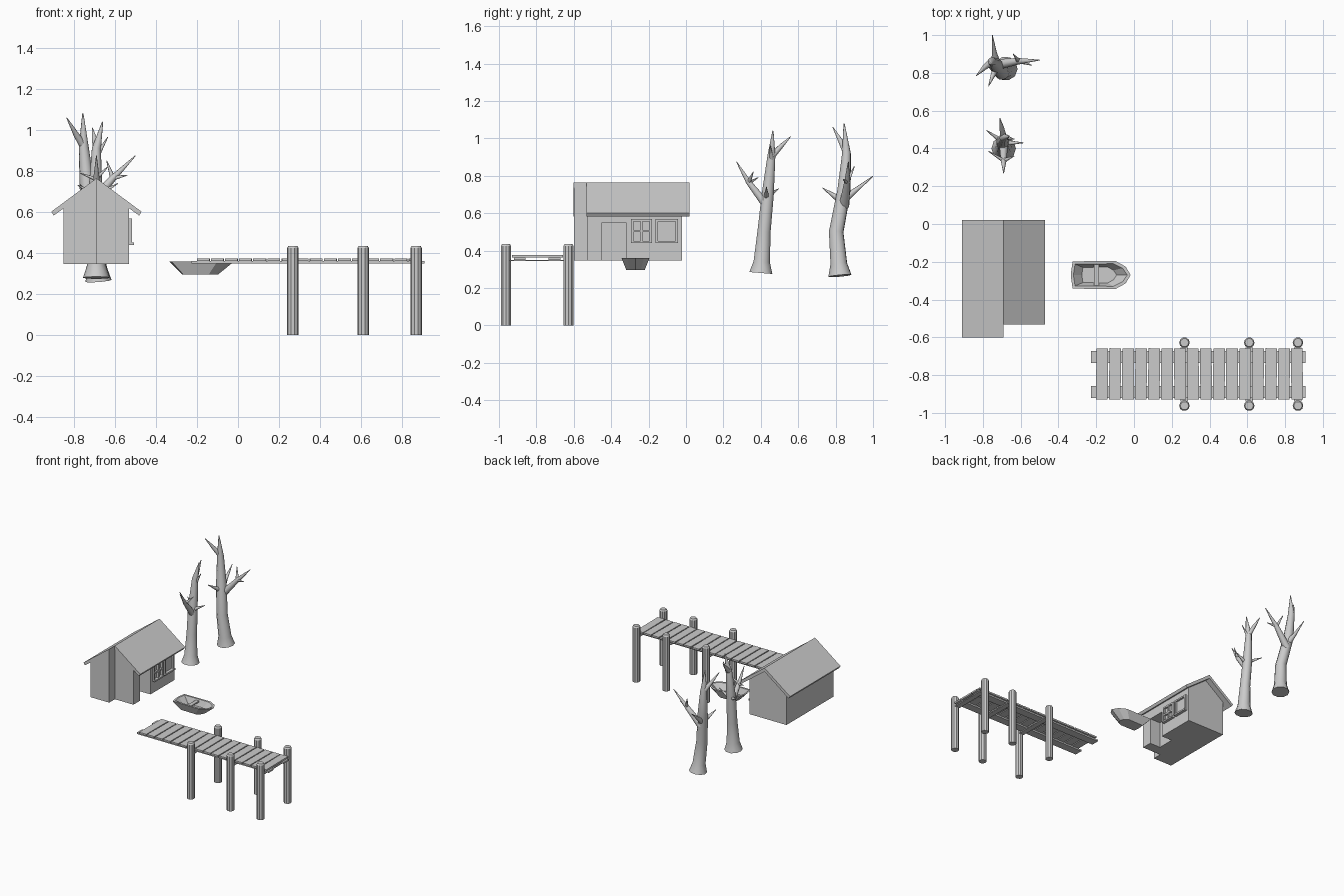
import bpy, bmesh, math, random
from mathutils import Vector

if "Cube" in bpy.data.objects:
    bpy.data.objects.remove(bpy.data.objects["Cube"])

random.seed(4)


def finish(name, bm):
    bmesh.ops.recalc_face_normals(bm, faces=bm.faces)
    me = bpy.data.meshes.new(name)
    bm.to_mesh(me)
    bm.free()
    ob = bpy.data.objects.new(name, me)
    bpy.context.collection.objects.link(ob)
    return ob


def add_box(bm, lo, hi, turn=0):
    lo, hi = Vector(lo), Vector(hi)
    vs = bmesh.ops.create_cube(bm, size=1)["verts"]
    for v in vs:
        p = Vector([c * s for c, s in zip(v.co, hi - lo)])
        c, s = math.cos(turn), math.sin(turn)
        v.co = Vector((p.x * c - p.y * s, p.x * s + p.y * c, p.z)) + (lo + hi) / 2


def boxes(name, items):
    bm = bmesh.new()
    for it in items:
        add_box(bm, *it)
    return finish(name, bm)


def prism(name, profile, y0, y1):
    """Extrude an x-z profile along y."""
    bm = bmesh.new()
    f = bm.faces.new([bm.verts.new((x, y0, z)) for x, z in profile])
    r = bmesh.ops.extrude_face_region(bm, geom=[f])
    for v in r["geom"]:
        if isinstance(v, bmesh.types.BMVert):
            v.co.y = y1
    return finish(name, bm)


# House: the left half stands further forward than the right half
CX, FLOOR = -0.69, 0.348
for side, sx, front in (("left", -1, -0.60), ("right", 1, -0.53)):
    wall = prism(side + "_house_half", [(CX, FLOOR), (CX + sx * .16, FLOOR),
                 (CX + sx * .16, .622), (CX, .742)], front, -0.022)
    prism(side + "_roof", [(CX, .765), (CX + sx * .22, .602), (CX + sx * .208, .583),
          (CX, .737)], front - .002, 0.02)

# Door niche cut into the right wall
cutter = boxes("door_cutter", [((-.62, -.45, .30), (-.50, -.32, .55))])
cutter.hide_render = True
cutter.hide_viewport = True
mod = wall.modifiers.new("door", "BOOLEAN")
mod.object = cutter
mod.solver = "EXACT"

# Windows on the right wall
def window(name, y0, y1, cross):
    z0, z1, t, xa, xb = .44, .568, .012, -.535, -.516
    parts = [((xa, y0, z0), (xb, y0 + t, z1)), ((xa, y1 - t, z0), (xb, y1, z1)),
             ((xa, y0, z0), (-.508, y1, z0 + t)), ((xa, y0, z1 - t), (xb, y1, z1))]
    if cross:
        ym, zm = (y0 + y1) / 2, (z0 + z1) / 2
        parts += [((xa, ym - .006, z0), (xb, ym + .006, z1)),
                  ((xa, y0, zm - .006), (xb, y1, zm + .006))]
    boxes(name, parts)


window("cross_window", -.294, -.182, True)
window("plain_window", -.162, -.043, False)

# Dock: planks, stringers, cross beams, posts
planks = []
for i in range(16):
    x = -.2 + i * .0688
    planks.append(((x, -.93, .362), (x + .0615, -.658, .375), random.uniform(-.012, .012)))
boxes("dock_planks", planks)
boxes("dock_stringers", [((-.227, y, .35), (.908, y + .063, .362)) for y in (-.92, -.735)])
post_x = (.267, .61, .868)
boxes("dock_cross_beams", [((x - .02, -.94, .343), (x + .02, -.655, .35)) for x in post_x])
for x in post_x:
    for y, row in ((-.962, "front"), (-.628, "back")):
        bm = bmesh.new()
        rings = []
        for z, r in ((0, .028), (.425, .028), (.435, .022)):
            rings.append([bm.verts.new((x + r * math.cos(k * math.tau / 10),
                          y + r * math.sin(k * math.tau / 10), z)) for k in range(10)])
        for a, b in zip(rings, rings[1:]):
            for k in range(10):
                bm.faces.new((a[k], a[k - 1], b[k - 1], b[k]))
        bm.faces.new(rings[0])
        bm.faces.new(rings[-1])
        finish("dock_post_" + row, bm)

# Boat: outer hull lofted to an inset inner shell
outline = [(-.325, -.072), (-.10, -.075), (-.045, -.045), (-.018, 0), (-.045, .045),
           (-.10, .075), (-.325, .072), (-.335, 0)]
bm = bmesh.new()
rings = []
for sx, sy, z in ((.56, .66, .297), (1, 1, .36), (.90, .80, .36), (.58, .56, .312)):
    rings.append([bm.verts.new((-.195 + (x + .195) * sx, -.27 + y * sy, z)) for x, y in outline])
for a, b in zip(rings, rings[1:]):
    for k in range(8):
        bm.faces.new((a[k], a[k - 1], b[k - 1], b[k]))
bm.faces.new(rings[0])
bm.faces.new(rings[-1])
finish("boat_hull", bm)
boxes("boat_seat", [((-.212, -.33, .34), (-.184, -.21, .35))])


# Bare trees: each limb is a tapering path of (x, y, z, radius)
def tree(name, limbs):
    cu = bpy.data.curves.new(name, "CURVE")
    cu.dimensions = "3D"
    cu.bevel_depth = 1
    cu.bevel_resolution = 3
    cu.use_fill_caps = True
    for limb in limbs:
        sp = cu.splines.new("POLY")
        sp.points.add(len(limb) - 1)
        for p, (x, y, z, r) in zip(sp.points, limb):
            p.co = (x, y, z, 1)
            p.radius = r
    tmp = bpy.data.objects.new(name + "_path", cu)
    bpy.context.collection.objects.link(tmp)
    bpy.context.view_layer.update()
    me = bpy.data.meshes.new_from_object(tmp.evaluated_get(bpy.context.evaluated_depsgraph_get()))
    bpy.data.objects.remove(tmp)
    ob = bpy.data.objects.new(name, me)
    bpy.context.collection.objects.link(ob)
    bpy.context.view_layer.objects.active = ob
    ob.select_set(True)
    bpy.ops.object.shade_smooth_by_angle(angle=math.radians(50))
    ob.select_set(False)


tree("near_tree", [
    [(-.69, .40, .28, .065), (-.69, .405, .34, .046), (-.69, .417, .50, .037),
     (-.695, .437, .70, .034), (-.69, .457, .91, .022), (-.66, .465, 1.04, .003)],
    [(-.69, .455, .90, .018), (-.70, .51, .96, .012), (-.71, .56, 1.01, .002)],
    [(-.69, .46, .87, .014), (-.635, .45, .965, .002)],
    [(-.69, .425, .65, .024), (-.69, .335, .765, .015), (-.69, .27, .875, .002)],
    [(-.69, .335, .765, .012), (-.635, .36, .82, .002)],
    [(-.695, .435, .69, .016), (-.78, .495, .73, .002)],
    [(-.69, .43, .68, .016), (-.585, .43, .74, .002)],
    [(-.69, .335, .76, .010), (-.77, .385, .79, .002)],
])
tree("far_tree", [
    [(-.68, .823, .265, .064), (-.685, .817, .33, .046), (-.70, .803, .50, .040),
     (-.735, .845, .72, .037), (-.752, .858, .92, .024), (-.756, .845, 1.08, .003)],
    [(-.752, .86, .92, .020), (-.79, .83, .98, .014), (-.835, .785, 1.06, .002)],
    [(-.73, .85, .68, .024), (-.74, .91, .725, .013), (-.75, 1.0, .798, .002)],
    [(-.725, .84, .66, .022), (-.77, .73, .735, .002)],
    [(-.72, .845, .64, .028), (-.61, .862, .765, .017), (-.50, .868, .875, .002)],
    [(-.61, .862, .765, .013), (-.64, .90, .85, .002)],
    [(-.61, .862, .765, .012), (-.54, .84, .78, .002)],
])
